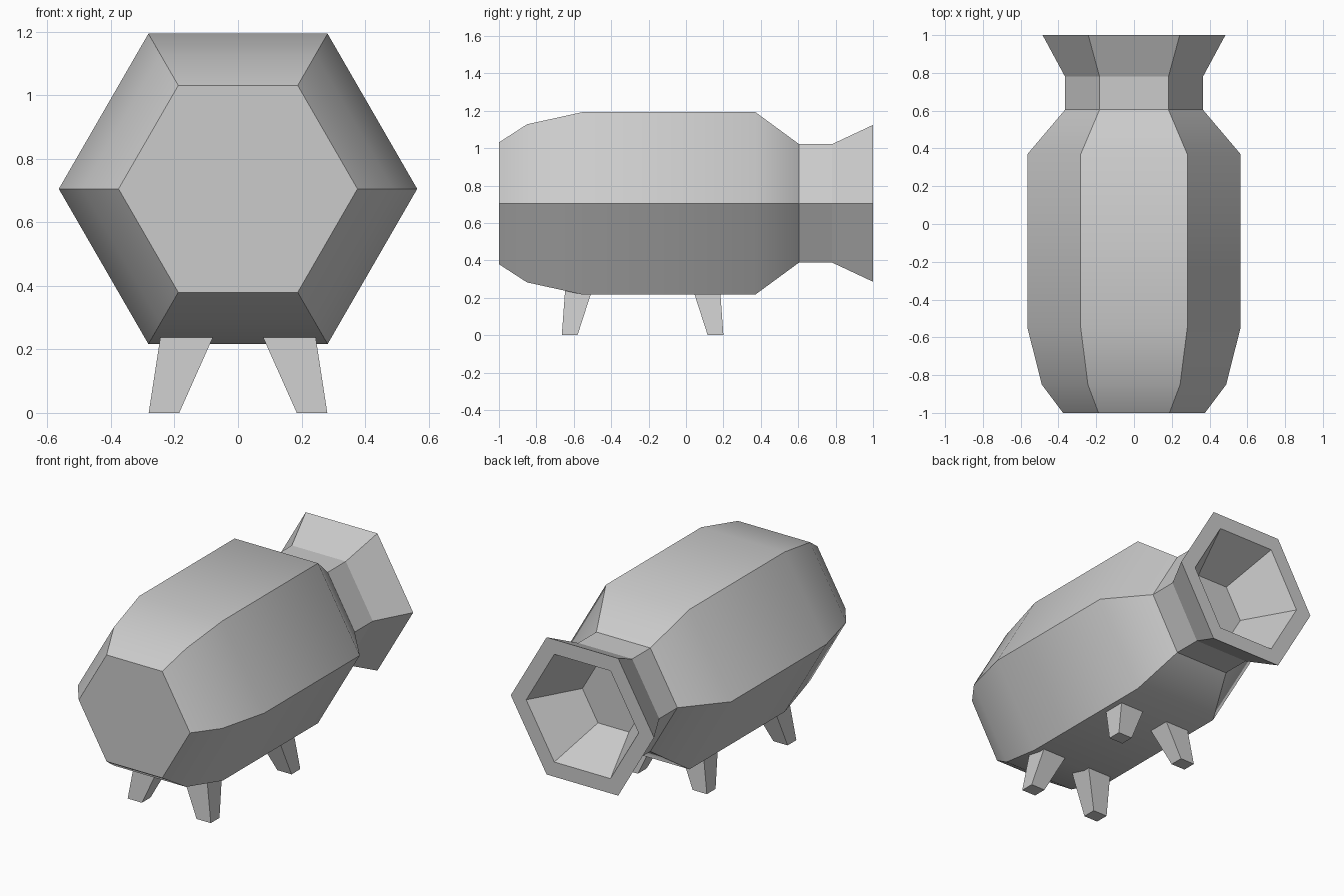
import bpy, bmesh, math

if "Cube" in bpy.data.objects:
    bpy.data.objects.remove(bpy.data.objects["Cube"])

AXIS_Z = 0.705  # height of the barrel's long axis


def make_object(name, rings, cap_start=True, cap_end=True, smooth=None):
    """Skin a list of equal-length point rings into one mesh."""
    bm = bmesh.new()
    loops = [[bm.verts.new(p) for p in ring] for ring in rings]
    n = len(loops[0])
    for a, b in zip(loops, loops[1:]):
        for i in range(n):
            j = (i + 1) % n
            bm.faces.new((a[i], a[j], b[j], b[i]))
    if cap_start:
        bm.faces.new(loops[0])
    if cap_end:
        bm.faces.new(loops[-1])
    bmesh.ops.recalc_face_normals(bm, faces=bm.faces)
    mesh = bpy.data.meshes.new(name)
    bm.to_mesh(mesh)
    bm.free()
    obj = bpy.data.objects.new(name, mesh)
    bpy.context.collection.objects.link(obj)
    if smooth:
        bpy.ops.object.select_all(action='DESELECT')
        obj.select_set(True)
        bpy.context.view_layer.objects.active = obj
        bpy.ops.object.shade_smooth_by_angle(angle=math.radians(smooth))
    return obj


def hexagon(y, r):
    return [(r * math.cos(k * math.pi / 3), y,
             AXIS_Z + r * math.sin(k * math.pi / 3)) for k in range(6)]


def rectangle(x0, x1, y0, y1, z):
    return [(x0, y0, z), (x1, y0, z), (x1, y1, z), (x0, y1, z)]


# Six-sided barrel body
body = [(-1, 0.376), (-0.85, 0.488), (-0.55, 0.564), (0.37, 0.564), (0.605, 0.365)]
make_object("barrel_body", [hexagon(*p) for p in body], smooth=40)

# Neck, flared mouth, rim and the funnel-shaped recess
neck = [(0.605, 0.365), (0.78, 0.365), (1, 0.484), (1, 0.38), (0.70, 0.21)]
make_object("flared_mouth", [hexagon(*p) for p in neck], cap_start=False)

# Four tapered, splayed legs, mirrored left/right and front/back
MID_Y = -0.232
for end, sy in (("front", -1), ("rear", 1)):
    for side, sx in (("left", -1), ("right", 1)):
        foot = rectangle(sx * 0.185, sx * 0.281,
                         MID_Y + sy * 0.348, MID_Y + sy * 0.432, 0)
        top = rectangle(sx * 0.069, sx * 0.241,
                        MID_Y + sy * 0.264, MID_Y + sy * 0.413, 0.26)
        make_object(f"{end}_{side}_leg", [foot, top])
